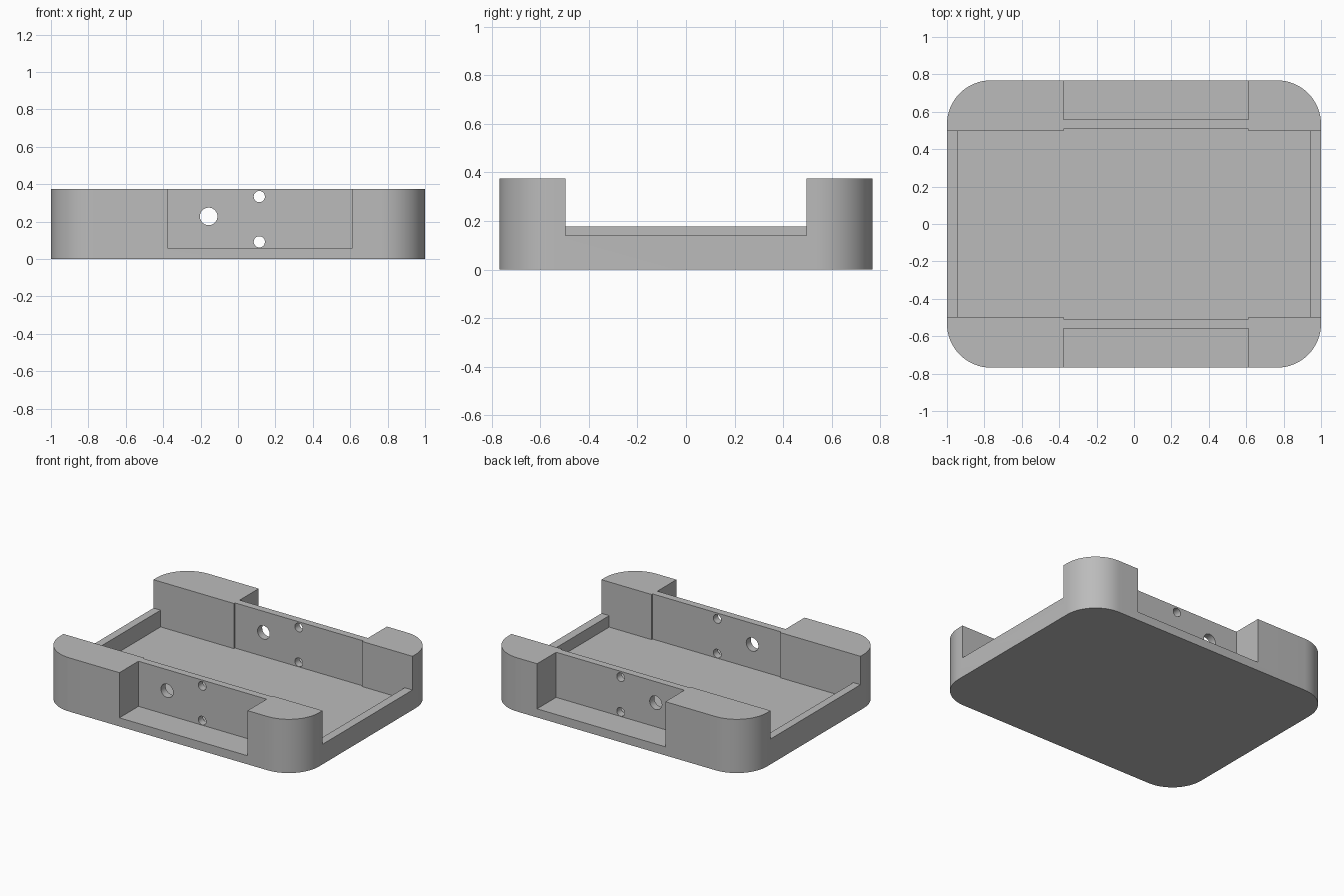
import bpy
import bmesh
import math
from mathutils import Matrix

if "Cube" in bpy.data.objects:
    bpy.data.objects.remove(bpy.data.objects["Cube"], do_unlink=True)

# Main dimensions
HALF_X, HALF_Y, HEIGHT, RADIUS = 1.0, 0.768, 0.375, 0.235
FLOOR = 0.06
INNER_Y, RECESS_Y, POCKET_Y = 0.496, 0.507, 0.558
LEFT_END, RIGHT_END = 0.94, -0.945
WIN_A, WIN_B = -0.378, 0.612
ABOVE = 0.6

grey = bpy.data.materials.new("plain grey")
grey.use_nodes = True
colour = (0.5, 0.5, 0.5, 1)
grey.diffuse_color = colour
grey.node_tree.nodes["Principled BSDF"].inputs["Base Color"].default_value = colour


def finish(bm, name):
    bmesh.ops.recalc_face_normals(bm, faces=bm.faces)
    mesh = bpy.data.meshes.new(name)
    bm.to_mesh(mesh)
    bm.free()
    obj = bpy.data.objects.new(name, mesh)
    bpy.context.collection.objects.link(obj)
    mesh.materials.append(grey)
    return obj


def prism(name, outline, z0, z1):
    bm = bmesh.new()
    base = bm.faces.new([bm.verts.new((x, y, z0)) for x, y in outline])
    extruded = bmesh.ops.extrude_face_region(bm, geom=[base])["geom"]
    verts = [v for v in extruded if isinstance(v, bmesh.types.BMVert)]
    bmesh.ops.translate(bm, verts=verts, vec=(0, 0, z1 - z0))
    return finish(bm, name)


def block(name, x0, x1, y0, y1, z0, z1):
    return prism(name, [(x0, y0), (x1, y0), (x1, y1), (x0, y1)], z0, z1)


def drill(name, x, z, radius):
    bm = bmesh.new()
    place = Matrix.Translation((x, 0, z)) @ Matrix.Rotation(math.pi / 2, 4, "X")
    bmesh.ops.create_cone(bm, cap_ends=True, segments=32, radius1=radius,
                          radius2=radius, depth=2, matrix=place)
    return finish(bm, name)


# Tray body: a slab with rounded corners
outline = []
for corner, (sx, sy) in enumerate([(1, 1), (-1, 1), (-1, -1), (1, -1)]):
    for step in range(17):
        a = math.radians(90) * (corner + step / 16)
        outline.append((sx * (HALF_X - RADIUS) + RADIUS * math.cos(a),
                        sy * (HALF_Y - RADIUS) + RADIUS * math.sin(a)))
tray = prism("tray", outline, 0, HEIGHT)

# Inner cavity, slightly wider along the thin wall panels
half = [(RIGHT_END, INNER_Y), (WIN_A, INNER_Y), (WIN_A, RECESS_Y),
        (WIN_B, RECESS_Y), (WIN_B, INNER_Y), (LEFT_END, INNER_Y)]
cavity = half + [(x, -y) for x, y in reversed(half)]
cutters = [prism("cavity_cutter", cavity, FLOOR, ABOVE)]

# Lowered end walls
cutters.append(block("left_end_cutter", 0.8, 1.2, -INNER_Y, INNER_Y, 0.14, ABOVE))
cutters.append(block("right_end_cutter", -1.2, -0.8, -INNER_Y, INNER_Y, 0.177, ABOVE))

# Outer pockets in front and back
cutters.append(block("front_pocket_cutter", WIN_A, WIN_B, -1, -POCKET_Y, FLOOR, ABOVE))
cutters.append(block("back_pocket_cutter", WIN_A, WIN_B, POCKET_Y, 1, FLOOR, ABOVE))

# Holes through both wall panels
cutters.append(drill("large_hole_cutter", -0.157, 0.228, 0.047))
for z in (0.334, 0.092):
    cutters.append(drill("small_hole_cutter", 0.114, z, 0.03))

# Cut everything out of the tray, then drop the cutters
bpy.context.view_layer.objects.active = tray
for cutter in cutters:
    cutter.hide_render = True
    mod = tray.modifiers.new(cutter.name, "BOOLEAN")
    mod.operation = "DIFFERENCE"
    mod.solver = "EXACT"
    mod.object = cutter
    bpy.ops.object.modifier_apply(modifier=mod.name)
    bpy.data.objects.remove(cutter, do_unlink=True)

# Smooth corners and holes, sharp edges elsewhere
bpy.ops.object.select_all(action="DESELECT")
tray.select_set(True)
bpy.ops.object.shade_smooth_by_angle(angle=math.radians(30))
